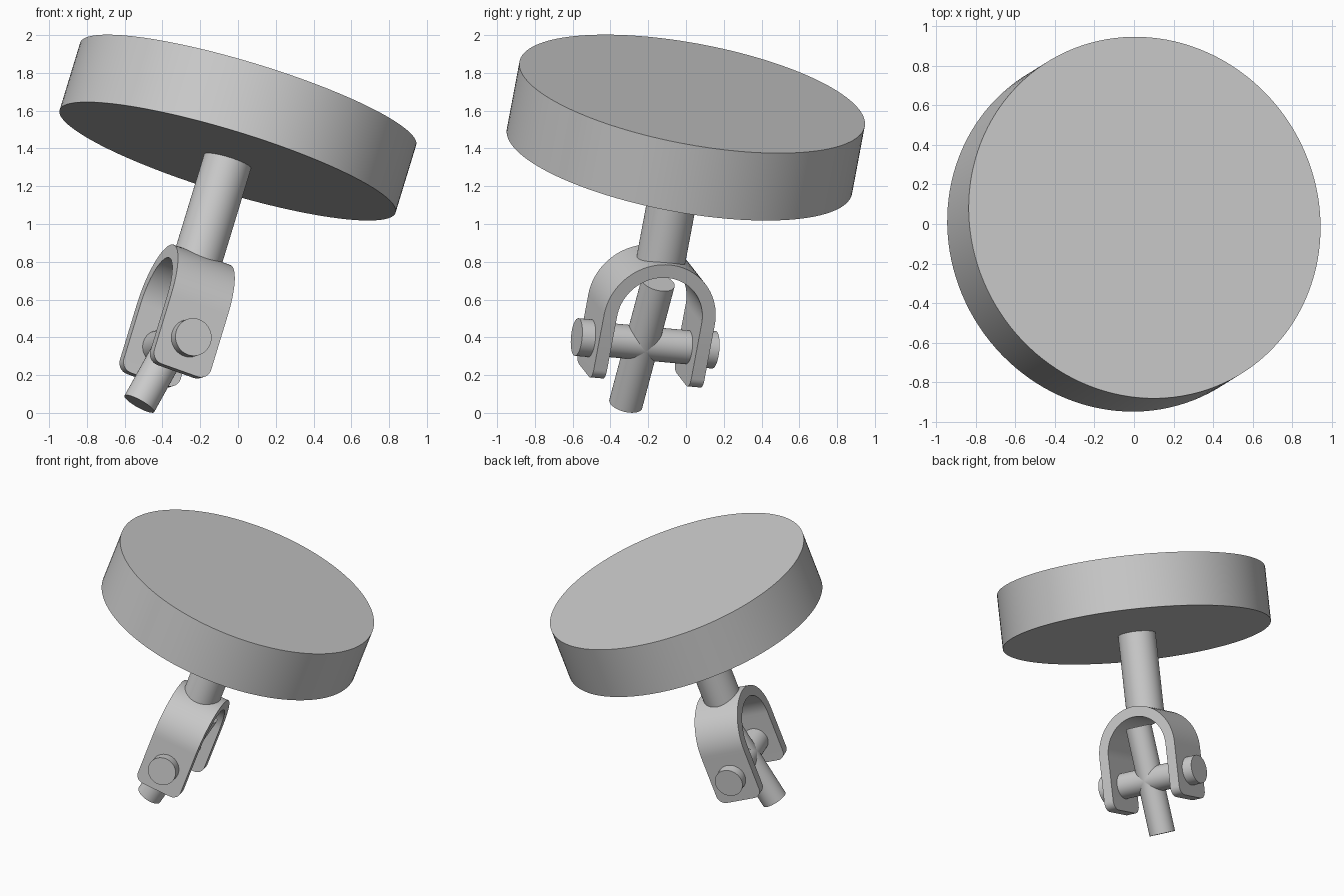
import bpy, bmesh, math
from mathutils import Matrix, Vector

cube = bpy.data.objects.get("Cube")
if cube:
    bpy.data.objects.remove(cube)

# Single grey material
grey = bpy.data.materials.new("plain grey")
grey.use_nodes = True
colour = (0.6, 0.6, 0.6, 1)
grey.diffuse_color = colour
grey.node_tree.nodes["Principled BSDF"].inputs["Base Color"].default_value = colour

# Tilted joint frame: x along the pin, y across the yoke, z along the stem
stem_dir = Vector((0.287, 0.177, 0.941)).normalized()
across = stem_dir.cross(Vector((0.296, -0.953, 0.084))).normalized()
pin_dir = across.cross(stem_dir)
frame = Matrix((pin_dir, across, stem_dir)).transposed().to_4x4()
frame.translation = (-0.349, -0.216, 0.368)


def finish(name, bm):
    """Turn a bmesh in joint space into a smooth, sharp-edged object."""
    bmesh.ops.recalc_face_normals(bm, faces=bm.faces)
    mesh = bpy.data.meshes.new(name)
    bm.to_mesh(mesh)
    bm.free()
    mesh.materials.append(grey)
    obj = bpy.data.objects.new(name, mesh)
    obj.matrix_world = frame
    bpy.context.collection.objects.link(obj)
    bpy.ops.object.select_all(action='DESELECT')
    obj.select_set(True)
    bpy.context.view_layer.objects.active = obj
    bpy.ops.object.shade_smooth_by_angle(angle=math.radians(30))


def cylinder(name, radius, start, end, sides=64):
    """Cylinder between two points in joint space."""
    start, end = Vector(start), Vector(end)
    axis = end - start
    place = Matrix.Translation((start + end) / 2) @ axis.to_track_quat('Z', 'Y').to_matrix().to_4x4()
    bm = bmesh.new()
    bmesh.ops.create_cone(bm, cap_ends=True, segments=sides, radius1=radius,
                          radius2=radius, depth=axis.length, matrix=place)
    finish(name, bm)


def yoke(outer, inner, centre, bottom, half_width, corner, steps=40):
    """U-shaped strap with rounded leg ends."""
    bm = bmesh.new()
    angles = [math.pi * i / steps for i in range(steps + 1)]

    def row(r):
        pts = [(r, bottom)]
        pts += [(r * math.cos(a), centre + r * math.sin(a)) for a in angles]
        pts.append((-r, bottom))
        return [bm.verts.new((x, -half_width, z)) for x, z in pts]

    a, b = row(outer), row(inner)
    faces = [bm.faces.new((a[i], a[i + 1], b[i + 1], b[i])) for i in range(len(a) - 1)]
    moved = bmesh.ops.extrude_face_region(bm, geom=faces, use_keep_orig=True)["geom"]
    bmesh.ops.translate(bm, vec=(0, 2 * half_width, 0),
                        verts=[v for v in moved if isinstance(v, bmesh.types.BMVert)])
    bmesh.ops.recalc_face_normals(bm, faces=bm.faces)
    ends = [e for e in bm.edges
            if all(abs(v.co.z - bottom) < 1e-4 for v in e.verts)
            and abs(e.verts[0].co.y - e.verts[1].co.y) < 1e-4]
    bmesh.ops.bevel(bm, geom=ends, offset=corner, segments=8, profile=0.5, affect='EDGES')
    finish("yoke", bm)


# Disc and stem
stem_top = 1.024
cylinder("disc", 0.93, (0, 0, stem_top), (0, 0, stem_top + 0.379), 128)
cylinder("stem", 0.13, (0, 0, 0.45), (0, 0, stem_top + 0.01))

# Yoke straddling the cross
yoke(0.308, 0.235, 0.19, -0.18, 0.165, 0.06)

# Cross pin with a head on each side
cylinder("cross_pin", 0.09, (-0.3, 0, 0), (0.3, 0, 0))
for name, side in (("front_pin_head", 1), ("back_pin_head", -1)):
    cylinder(name, 0.1, (side * 0.27, 0, 0), (side * 0.382, 0, 0))

# Slightly swung lower rod through the pin
swing = math.radians(12.2)
reach = Vector((0, math.sin(swing), math.cos(swing))) * 0.378
offset = Vector((0.018, 0, 0))
cylinder("lower_rod", 0.09, offset - reach, offset + reach)
